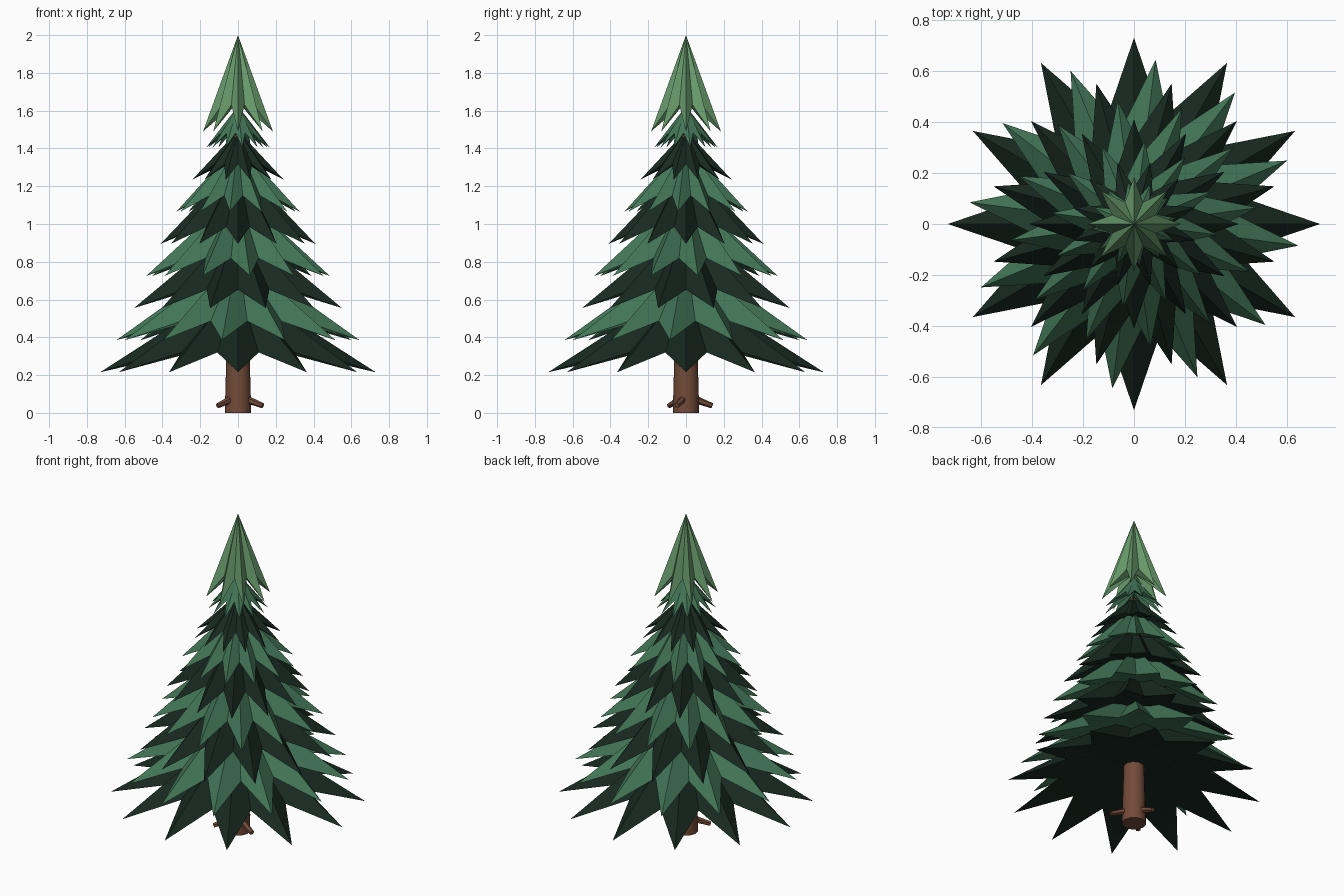
import bpy, bmesh
from math import sin, cos, pi, radians
from mathutils import Vector

if "Cube" in bpy.data.objects:
    bpy.data.objects.remove(bpy.data.objects["Cube"])


def material(name, rgb):
    m = bpy.data.materials.new(name)
    m.diffuse_color = (*rgb, 1)
    m.use_nodes = True
    m.node_tree.nodes["Principled BSDF"].inputs["Base Color"].default_value = m.diffuse_color
    return m


DARK = material("dark_needles", (0.009, 0.022, 0.015))
GREEN = material("green_needles", (0.055, 0.18, 0.095))
LIGHT = material("light_needles", (0.14, 0.33, 0.15))
BARK = material("bark", (0.17, 0.07, 0.04))


def finish(bm, name, mat):
    bmesh.ops.recalc_face_normals(bm, faces=bm.faces)
    mesh = bpy.data.meshes.new(name)
    bm.to_mesh(mesh)
    bm.free()
    ob = bpy.data.objects.new(name, mesh)
    bpy.context.collection.objects.link(ob)
    mesh.materials.append(mat)
    bpy.ops.object.select_all(action='DESELECT')
    bpy.context.view_layer.objects.active = ob
    ob.select_set(True)
    bpy.ops.object.shade_smooth_by_angle(angle=radians(40))
    return ob


def star_tier(name, n, turn, r, z, height, inner, rise, cap, mat):
    """Pointed star skirt: tips at radius r, raised notches between, closed below."""
    bm = bmesh.new()
    apex = bm.verts.new((0, 0, z + height))
    base = bm.verts.new((0, 0, z + cap))
    rim = []
    for i in range(2 * n):
        a = turn + i * pi / n
        rr, zz = (r * inner, z + rise) if i % 2 else (r, z)
        rim.append(bm.verts.new((rr * cos(a), rr * sin(a), zz)))
    for i, v in enumerate(rim):
        w = rim[(i + 1) % len(rim)]
        bm.faces.new((apex, v, w))
        bm.faces.new((base, w, v))
    return finish(bm, name, mat)


def rod(name, p0, p1, r0, r1, sides):
    """Tapered cylinder between two points."""
    p0, p1 = Vector(p0), Vector(p1)
    d = p1 - p0
    bm = bmesh.new()
    bmesh.ops.create_cone(bm, cap_ends=True, segments=sides,
                          radius1=r0, radius2=r1, depth=d.length)
    bm.transform(d.to_track_quat('Z', 'Y').to_matrix().to_4x4())
    bmesh.ops.translate(bm, verts=bm.verts, vec=(p0 + p1) / 2)
    return finish(bm, name, BARK)


# Trunk and three root stubs
rod("trunk", (0, 0, 0), (0, 0, 1.47), 0.07, 0.03, 12)
for k in range(3):
    a = radians(-20 + 120 * k)
    rod(f"root_{k + 1}", (0.04 * cos(a), 0.04 * sin(a), 0.075),
        (0.14 * cos(a), 0.14 * sin(a), 0.038), 0.021, 0.014, 6)

# Eight branch tiers, each turned a little, alternating dark and green
radii = [0.73, 0.65, 0.57, 0.49, 0.41, 0.33, 0.25, 0.17]
heights = [0.47, 0.46, 0.46, 0.45, 0.43, 0.36, 0.26, 0.22]
for i, (r, h) in enumerate(zip(radii, heights)):
    star_tier(f"branch_tier_{i + 1}", 12, radians(-7.5 * i), r, 0.215 + 0.17 * i, h,
              0.58, 0.105 - 0.004 * i, 0.17 if i < 6 else 0.12, GREEN if i % 2 else DARK)

# Pale crown
star_tier("crown", 8, 0, 0.185, 1.49, 0.51, 0.5, 0.14, 0.16, LIGHT)
